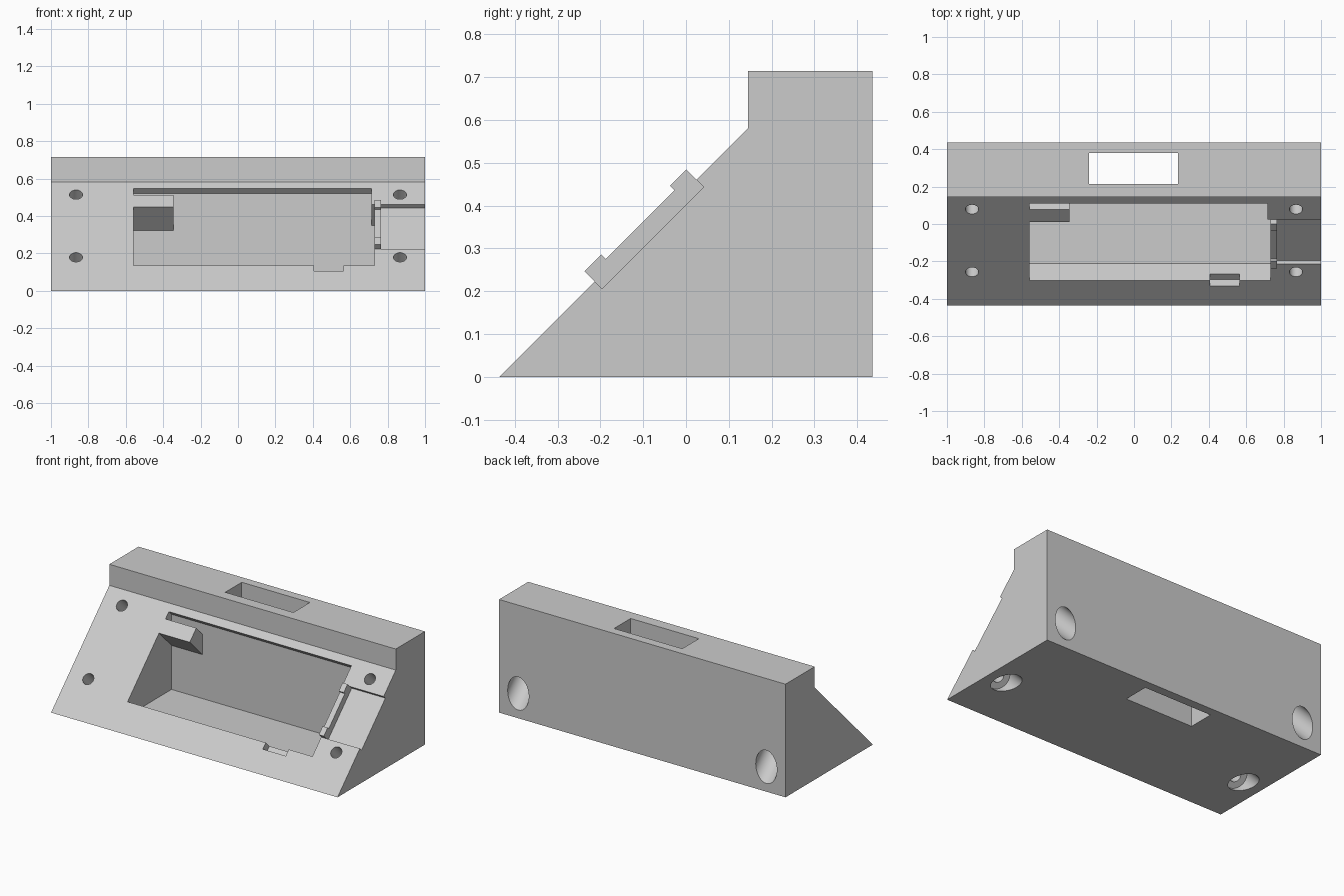
import bpy, bmesh
from math import radians, sqrt
from mathutils import Matrix

cube = bpy.data.objects.get("Cube")
if cube:
    bpy.data.objects.remove(cube, do_unlink=True)

grey = bpy.data.materials.new("plain grey")
grey.use_nodes = True
grey.diffuse_color = (0.6, 0.6, 0.6, 1)
grey.node_tree.nodes["Principled BSDF"].inputs["Base Color"].default_value = (0.6, 0.6, 0.6, 1)

R2 = sqrt(2)
OFFSET = 0.436 / R2


def slope(s, h):
    """Point (y, z) at s up the sloping face and h out from it."""
    return ((s - h - OFFSET) / R2, (s + h + OFFSET) / R2)


def finish(name, bm):
    bmesh.ops.recalc_face_normals(bm, faces=bm.faces)
    mesh = bpy.data.meshes.new(name)
    bm.to_mesh(mesh)
    bm.free()
    mesh.materials.append(grey)
    ob = bpy.data.objects.new(name, mesh)
    bpy.context.collection.objects.link(ob)
    return ob


def prism(name, profile, x0, x1):
    """Extrude a (y, z) profile along x."""
    bm = bmesh.new()
    face = bm.faces.new([bm.verts.new((x0, y, z)) for y, z in profile])
    out = bmesh.ops.extrude_face_region(bm, geom=[face])
    verts = [v for v in out["geom"] if isinstance(v, bmesh.types.BMVert)]
    bmesh.ops.translate(bm, vec=(x1 - x0, 0, 0), verts=verts)
    return finish(name, bm)


def slope_box(name, s0, s1, h0, h1, x0, x1):
    return prism(name, [slope(s0, h0), slope(s1, h0), slope(s1, h1), slope(s0, h1)], x0, x1)


def slope_hole(name, x, s, h0, h1, radius):
    """Cylinder at right angles to the sloping face."""
    y, z = slope(s, (h0 + h1) / 2)
    bm = bmesh.new()
    bmesh.ops.create_cone(bm, cap_ends=True, segments=40, radius1=radius, radius2=radius,
                          depth=h1 - h0,
                          matrix=Matrix.Translation((x, y, z)) @ Matrix.Rotation(radians(45), 4, "X"))
    return finish(name, bm)


def cut(ob, cutter):
    cutter.hide_render = True
    mod = ob.modifiers.new("cut", "BOOLEAN")
    mod.operation = "DIFFERENCE"
    mod.solver = "EXACT"
    mod.object = cutter
    bpy.context.view_layer.objects.active = ob
    bpy.ops.object.modifier_apply(modifier=mod.name)
    bpy.data.objects.remove(cutter, do_unlink=True)


# Wedge body with an upright block along the back
body = prism("wedge_body", [(-0.436, 0), (0.436, 0), (0.436, 0.714),
                            (0.145, 0.714), (0.145, 0.581)], -1, 1)

# Deep pocket: square to the slope at its rims, flat floor and upright back
FLOOR, BACK = 0.045, 0.137
LOW, HIGH, STEP = -0.118, 0.464, 0.343


def pocket(top, x0, x1):
    y_low = FLOOR_Y
    z_back = top * R2 - BACK
    return prism("pocket_cutter", [slope(LOW, 0.05), (y_low, FLOOR), (BACK, FLOOR),
                                   (BACK, z_back), slope(top, 0.05)], x0, x1)


FLOOR_Y = LOW * R2 - FLOOR
cut(body, pocket(HIGH, -0.56, 0.715))
cut(body, pocket(STEP, 0.6, 0.73))

# Small notch in the lower rim and open slot to the side
cut(body, slope_box("notch_cutter", -0.16, LOW + 0.02, -0.05, 0.05, 0.405, 0.565))
cut(body, slope_box("slot_cutter", 0.007, STEP, -0.024, 0.08, 0.765, 1.1))

# Vertical shaft through the back block
cut(body, prism("shaft_cutter", [(0.215, -0.1), (0.38, -0.1), (0.38, 0.9), (0.215, 0.9)],
                -0.24, 0.236))

# Screw holes with wide bores behind
for x in (-0.866, 0.866):
    for s in (-0.055, 0.419):
        cut(body, slope_hole("screw_cutter", x, s, -0.2, 0.05, 0.035))
        cut(body, slope_hole("bore_cutter", x, s, -0.7, -0.15, 0.074))

# Retaining block in the upper corner of the pocket
prism("retaining_block", [slope(0.325, 0), slope(0.417, 0), (BACK, 0.417 * R2 - BACK),
                          (BACK, 0.325 * R2 - BACK)], -0.56, -0.345)

# Raised rib between pocket and slot, with a lug at each end
prism("slot_rib", [slope(s, h) for s, h in (
    (0.007, 0), (STEP, 0), (STEP, 0.034), (0.289, 0.034), (0.289, 0.019),
    (0.062, 0.019), (0.062, 0.034), (0.007, 0.034))], 0.73, 0.765)

bpy.ops.object.select_all(action="DESELECT")
body.select_set(True)
bpy.context.view_layer.objects.active = body
bpy.ops.object.shade_smooth_by_angle(angle=radians(30))
